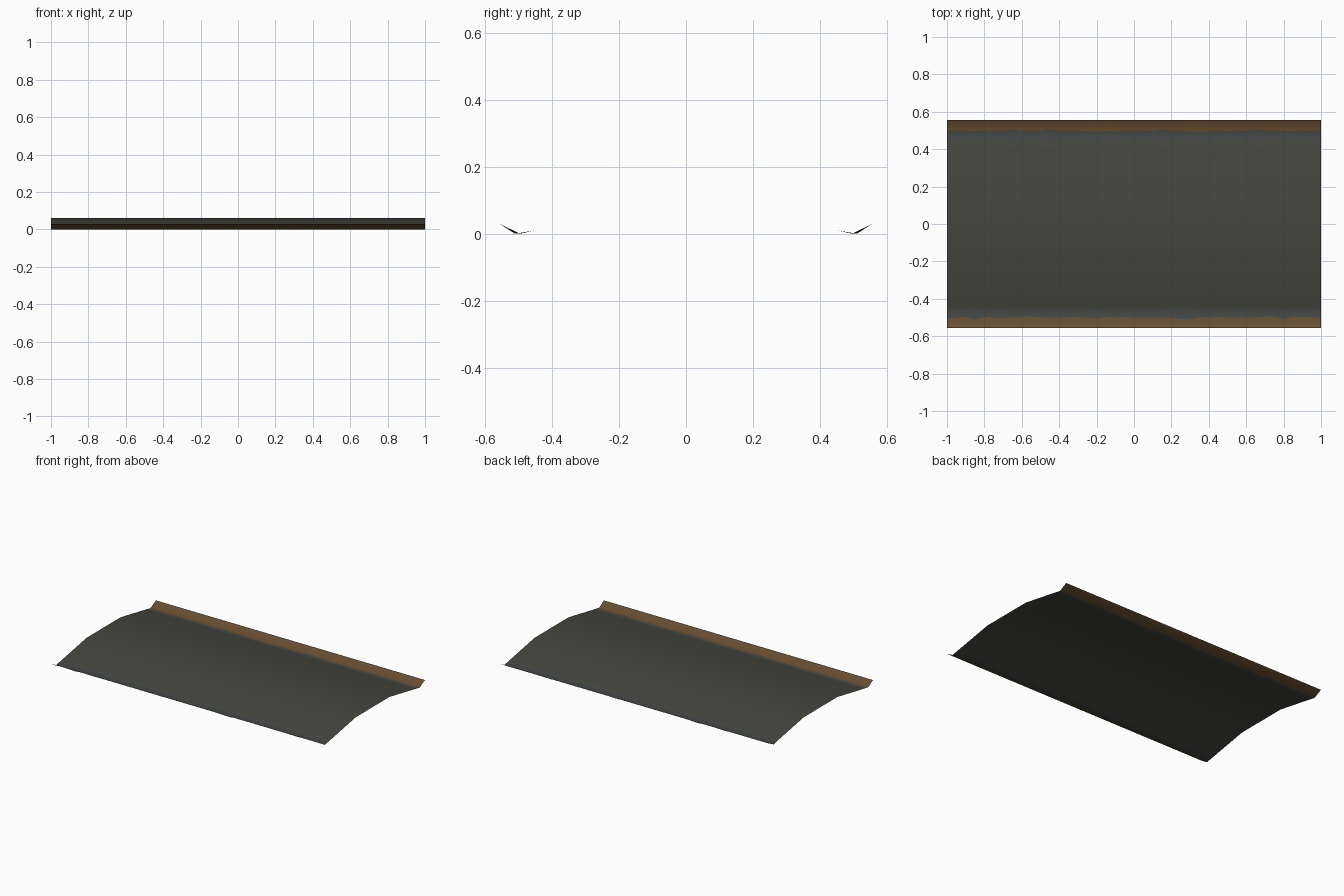
import bpy, bmesh, random

if "Cube" in bpy.data.objects:
    bpy.data.objects.remove(bpy.data.objects["Cube"])

random.seed(4)


def material(name, rgb):
    m = bpy.data.materials.new(name)
    m.diffuse_color = (*rgb, 1)
    m.use_nodes = True
    m.node_tree.nodes["Principled BSDF"].inputs["Base Color"].default_value = m.diffuse_color
    return m


mats = [material("asphalt", (0.061, 0.061, 0.050)),
        material("gutter grey", (0.059, 0.067, 0.062)),
        material("earth brown", (0.140, 0.078, 0.030))]

# Cross-section (y, z): raised earth bank, gutter, cambered road; mirrored
half = [(-0.557, 0.03), (-0.498, 0.0), (-0.45, 0.01), (-0.18, 0.06)]
profile = half + [(-y, z) for y, z in reversed(half)]
band_mats = [2, 1, 0, 0, 0, 1, 2]
RAGGED = (1, len(profile) - 2)
STEPS = 40

# Open sheet swept along x, with a ragged earth edge
bm = bmesh.new()
rows = []
for i in range(STEPS + 1):
    row = []
    for j, (y, z) in enumerate(profile):
        if j in RAGGED:
            shift = random.uniform(-0.003, 0.003)
            if random.random() < 0.12:
                shift += 0.01 if y > 0 else -0.01
            y += shift
        row.append(bm.verts.new((-1 + 2 * i / STEPS, y, z)))
    rows.append(row)
for a, b in zip(rows, rows[1:]):
    for j, mat in enumerate(band_mats):
        f = bm.faces.new((a[j], b[j], b[j + 1], a[j + 1]))
        f.material_index = mat
        f.smooth = True

mesh = bpy.data.meshes.new("road_section")
bm.to_mesh(mesh)
bm.free()
for m in mats:
    mesh.materials.append(m)
road = bpy.data.objects.new("road_section", mesh)
bpy.context.collection.objects.link(road)
